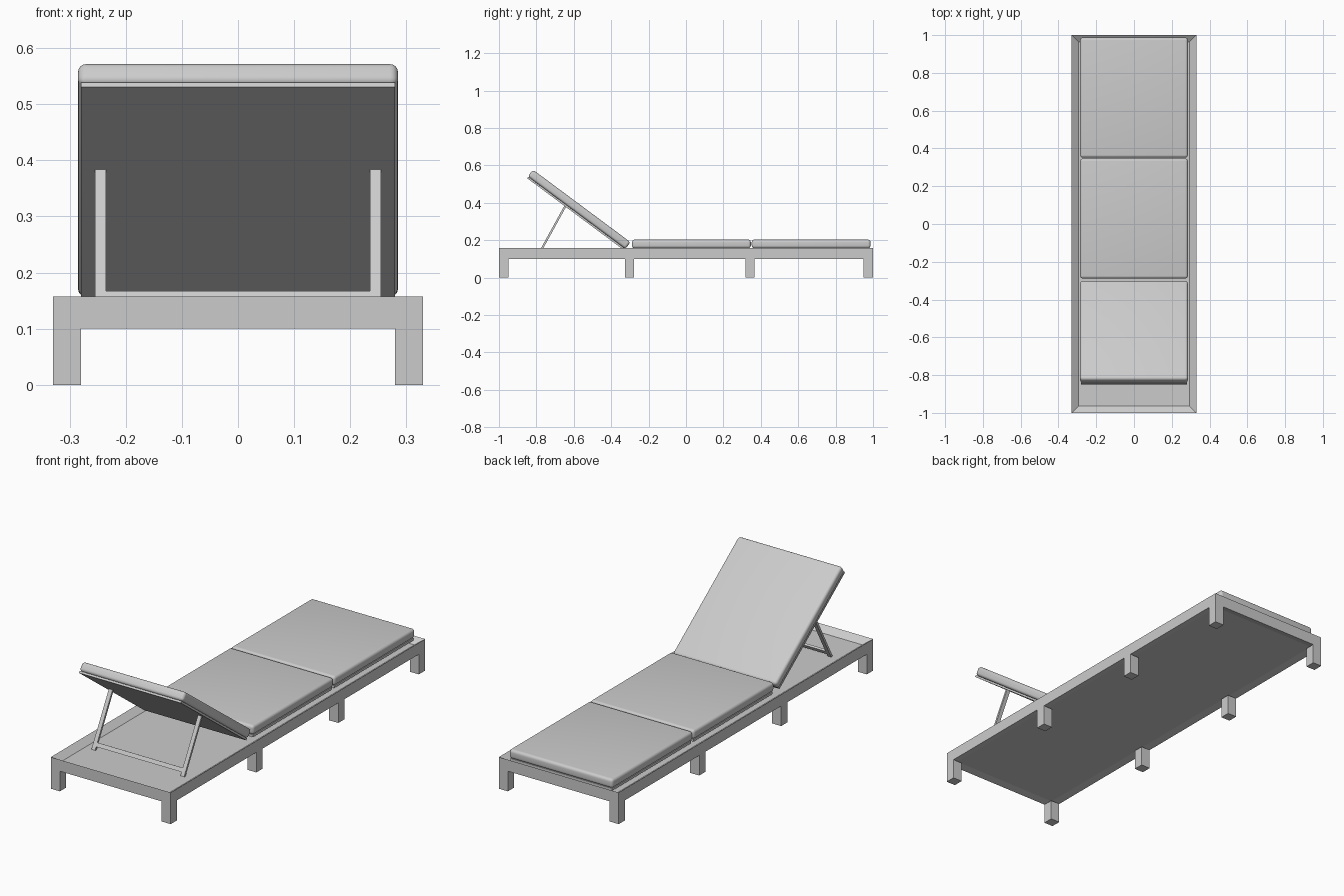
import bpy, bmesh, math
from mathutils import Vector

if "Cube" in bpy.data.objects:
    bpy.data.objects.remove(bpy.data.objects["Cube"])

grey = bpy.data.materials.new("light grey")
grey.diffuse_color = (0.6, 0.6, 0.6, 1)
grey.use_nodes = True
grey.node_tree.nodes["Principled BSDF"].inputs["Base Color"].default_value = grey.diffuse_color


def add(name, bm):
    me = bpy.data.meshes.new(name)
    bmesh.ops.recalc_face_normals(bm, faces=bm.faces)
    bm.to_mesh(me)
    bm.free()
    me.materials.append(grey)
    ob = bpy.data.objects.new(name, me)
    bpy.context.collection.objects.link(ob)
    return ob


def box(name, centre, size, tilt=0.0, round_by=0.0):
    bm = bmesh.new()
    bmesh.ops.create_cube(bm, size=1)
    bmesh.ops.scale(bm, vec=size, verts=bm.verts)
    if round_by:
        bmesh.ops.bevel(bm, geom=bm.edges[:], offset=round_by, segments=5,
                        profile=0.5, affect='EDGES')
    ob = add(name, bm)
    ob.location = centre
    ob.rotation_euler.x = tilt
    if round_by:
        bpy.ops.object.select_all(action='DESELECT')
        ob.select_set(True)
        bpy.context.view_layer.objects.active = ob
        bpy.ops.object.shade_smooth_by_angle(angle=math.radians(35))
    return ob


# Frame: a slab recessed on top and slightly underneath
bm = bmesh.new()
bmesh.ops.create_cube(bm, size=1)
bmesh.ops.scale(bm, vec=(0.66, 2.0, 0.057), verts=bm.verts)
bmesh.ops.translate(bm, vec=(0, 0, 0.1285), verts=bm.verts)
for sign, level in ((1, 0.132), (-1, 0.108)):
    bm.normal_update()
    face = max(bm.faces, key=lambda f: sign * f.normal.z)
    bmesh.ops.inset_region(bm, faces=[face], thickness=0.05)
    for v in face.verts:
        v.co.z = level
add("frame", bm)

# Legs: four pairs
for y in (-0.975, -0.302, 0.342, 0.975):
    for x in (-0.305, 0.305):
        box("leg", (x, y, 0.05), (0.05, 0.05, 0.10))

# Flat cushions on thin boards
for y in (0.029, 0.669):
    box("seat_cushion", (0, y, 0.180), (0.57, 0.635, 0.046), 0, 0.014)
    box("seat_board", (0, y, 0.1505), (0.559, 0.622, 0.012))

# Tilted backrest: board and cushion share the slope
tilt = math.radians(36.6)
d = Vector((0, -math.cos(tilt), math.sin(tilt)))
n = Vector((0, math.sin(tilt), math.cos(tilt)))
tip = Vector((0, -0.849, 0.531))
box("backrest_board", tip - 0.32 * d + 0.005 * n, (0.56, 0.64, 0.01), -tilt)
box("backrest_cushion", tip - 0.322 * d + 0.0325 * n,
    (0.57, 0.65, 0.045), -tilt, 0.014)

# Prop: two sloping struts and a crossbar
foot, top = Vector((0, -0.783, 0.132)), Vector((0, -0.646, 0.381))
run = top - foot
lean = -math.atan2(run.y, run.z)
for x in (-0.245, 0.245):
    box("prop_strut", (foot + top) / 2 + Vector((x, 0, 0)),
        (0.02, 0.011, run.length), lean)
box("prop_crossbar", foot + run.normalized() * 0.027,
    (0.47, 0.011, 0.02), lean)
